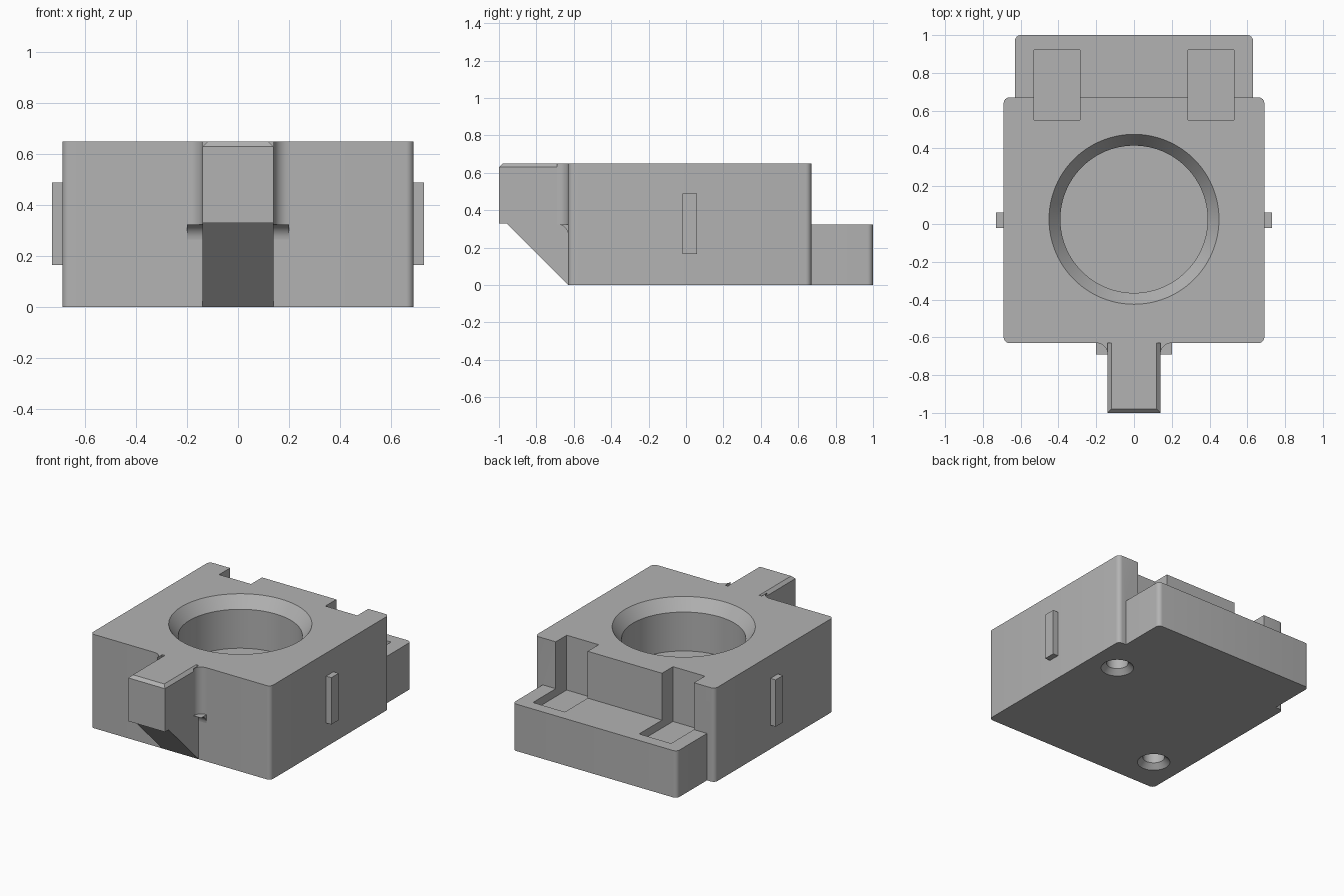
import bpy, bmesh, math

if "Cube" in bpy.data.objects:
    bpy.data.objects.remove(bpy.data.objects["Cube"])

grey = bpy.data.materials.new("plain_grey")
grey.use_nodes = True
GREY = (0.45, 0.45, 0.45, 1)
grey.diffuse_color = GREY
grey.node_tree.nodes["Principled BSDF"].inputs["Base Color"].default_value = GREY


def finish(name, bm):
    bmesh.ops.recalc_face_normals(bm, faces=bm.faces)
    me = bpy.data.meshes.new(name)
    bm.to_mesh(me)
    bm.free()
    me.materials.append(grey)
    ob = bpy.data.objects.new(name, me)
    bpy.context.collection.objects.link(ob)
    return ob


def box(name, x, y, z, radius=0):
    """Box from axis ranges, with optionally rounded vertical edges."""
    bm = bmesh.new()
    bmesh.ops.create_cube(bm, size=1)
    for v in bm.verts:
        v.co = [r[0] if c < 0 else r[1] for c, r in zip(v.co, (x, y, z))]
    if radius:
        upright = [e for e in bm.edges
                   if abs(e.verts[0].co.z - e.verts[1].co.z) > 1e-4]
        bmesh.ops.bevel(bm, geom=upright, offset=radius, segments=6,
                        profile=0.5, affect='EDGES')
    return finish(name, bm)


def prism(name, points, offset):
    """Flat outline swept along an offset."""
    bm = bmesh.new()
    face = bm.faces.new([bm.verts.new(p) for p in points])
    out = bmesh.ops.extrude_face_region(bm, geom=[face])
    # the sweep keeps the first outline as the near cap
    moved = [g for g in out["geom"] if isinstance(g, bmesh.types.BMVert)]
    bmesh.ops.translate(bm, verts=moved, vec=offset)
    if not face.is_valid or len(bm.faces) < len(points) + 2:
        bmesh.ops.holes_fill(bm, edges=bm.edges)
    return finish(name, bm)


def lathe(name, centre, profile, segments=64):
    """Closed round solid from (radius, z) pairs."""
    bm = bmesh.new()
    rings = [[bm.verts.new((centre[0] + r * math.cos(2 * math.pi * i / segments),
                            centre[1] + r * math.sin(2 * math.pi * i / segments), z))
              for i in range(segments)] for r, z in profile]
    for a, b in zip(rings, rings[1:]):
        for i in range(segments):
            j = (i + 1) % segments
            bm.faces.new((a[i], a[j], b[j], b[i]))
    bm.faces.new(rings[0])
    bm.faces.new(rings[-1])
    return finish(name, bm)


def combine(target, other, operation):
    mod = target.modifiers.new(operation, 'BOOLEAN')
    mod.object, mod.operation, mod.solver = other, operation, 'EXACT'
    bpy.context.view_layer.objects.active = target
    bpy.ops.object.modifier_apply(modifier=mod.name)
    bpy.data.objects.remove(other)


# Main block and low rear shelf
block = box("main_block", (-0.69, 0.69), (-0.63, 0.67), (0, 0.65), 0.03)
combine(block, box("rear_shelf", (-0.63, 0.63), (0.5, 1), (0, 0.325), 0.03), 'UNION')

# Blind bore with countersunk rim
combine(block, lathe("bore", (0, 0.025), [(0.39, 0.30), (0.39, 0.57),
                                          (0.45, 0.65), (0.45, 0.75)], 96), 'DIFFERENCE')

# Rear slots running down into the shelf
for s in (-1, 1):
    xs = sorted((s * 0.285, s * 0.53))
    combine(block, box("slot", xs, (0.55, 0.92), (0.27, 0.8)), 'DIFFERENCE')

# Countersunk holes underneath, on one diagonal
for s in (-1, 1):
    combine(block, lathe("hole", (s * 0.48, 0.015 + s * 0.39),
                         [(0.105, -0.1), (0.105, 0), (0.07, 0.035), (0.07, 0.25)], 48),
            'DIFFERENCE')

# Front arm with sloping underside, and chamfered top edges
arm = prism("front_arm", [(-0.14, -0.6, 0), (-0.14, -0.63, 0), (-0.14, -0.96, 0.33),
                          (-0.14, -1, 0.33), (-0.14, -1, 0.65), (-0.14, -0.6, 0.65)],
            (0.28, 0, 0))
bm = bmesh.new()
bm.from_mesh(arm.data)
top = [e for e in bm.edges if all(v.co.z > 0.64 for v in e.verts)
       and not all(v.co.y > -0.7 for v in e.verts)]
bmesh.ops.bevel(bm, geom=top, offset=0.02, segments=1, affect='EDGES')
bm.to_mesh(arm.data)
bm.free()
parts = [block, arm]

R = 0.06
arc = [(R - R * math.sin(t * math.pi / 16), R - R * math.cos(t * math.pi / 16))
       for t in range(9)]
for s, side in ((1, "left"), (-1, "right")):
    # Upright fillet between arm and block
    outline = [(s * 0.14, -0.63, 0.325)] + [(s * (0.14 + a), -0.63 - b, 0.325) for a, b in arc]
    parts.append(prism(side + "_arm_fillet", outline, (0, 0, 0.325)))
    # Small ledge with a curved underside
    outline = [(s * 0.14, -0.63, 0.325)] + [(s * 0.14, -0.63 - a, 0.325 - b) for a, b in arc]
    parts.append(prism(side + "_arm_ledge", outline, (s * 0.06, 0, 0)))
    # Side rib
    parts.append(box(side + "_side_rib", sorted((s * 0.67, s * 0.73)),
                     (-0.02, 0.06), (0.165, 0.49)))

# Smooth curves, crisp edges
for ob in parts:
    bpy.ops.object.select_all(action='DESELECT')
    ob.select_set(True)
    bpy.context.view_layer.objects.active = ob
    bpy.ops.object.shade_smooth_by_angle(angle=math.radians(30))
